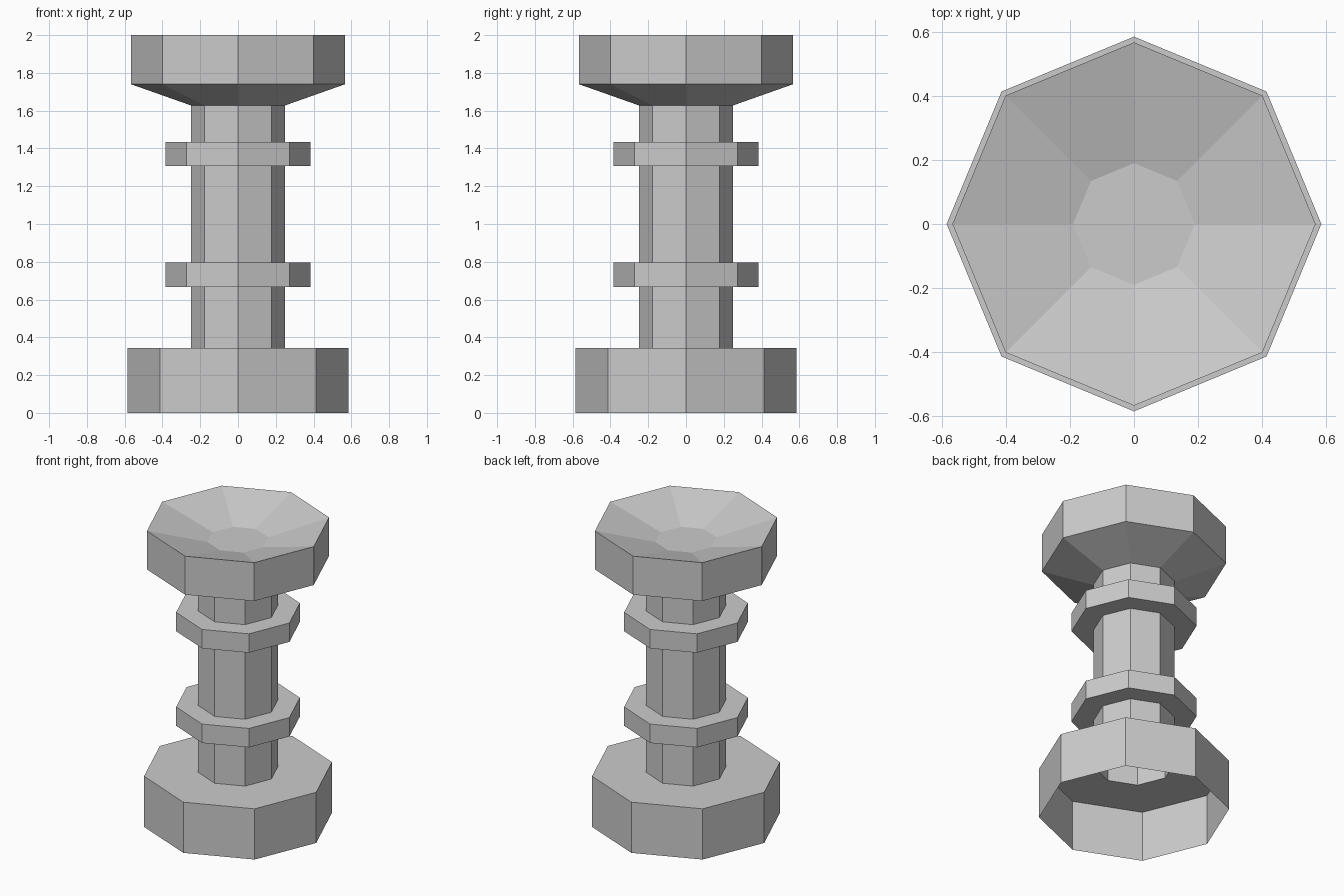
import bpy, bmesh
from math import cos, sin, pi

if "Cube" in bpy.data.objects:
    bpy.data.objects.remove(bpy.data.objects["Cube"])

SIDES = 8

# Outline (radius, height): base, column with two collars, flared cup, shallow dish
profile = [
    (0.585, 0.0), (0.585, 0.343),            # base wall, open underneath
    (0.25, 0.343),                           # base top
    (0.25, 0.667), (0.385, 0.667), (0.385, 0.795), (0.25, 0.795),   # lower collar
    (0.25, 1.307), (0.385, 1.307), (0.385, 1.435), (0.25, 1.435),   # upper collar
    (0.25, 1.628), (0.567, 1.74), (0.567, 2.0),                     # cup
    (0.19, 1.895),                           # dish floor rim
]

bm = bmesh.new()
rings = [[bm.verts.new((r * cos(2 * pi * i / SIDES), r * sin(2 * pi * i / SIDES), z))
          for i in range(SIDES)] for r, z in profile]

# Side faces between neighbouring rings
for low, high in zip(rings, rings[1:]):
    for i in range(SIDES):
        j = (i + 1) % SIDES
        bm.faces.new((low[i], low[j], high[j], high[i]))

# Dish floor
bm.faces.new(rings[-1])

mesh = bpy.data.meshes.new("pedestal")
bm.to_mesh(mesh)
bm.free()
pedestal = bpy.data.objects.new("pedestal", mesh)
bpy.context.collection.objects.link(pedestal)
